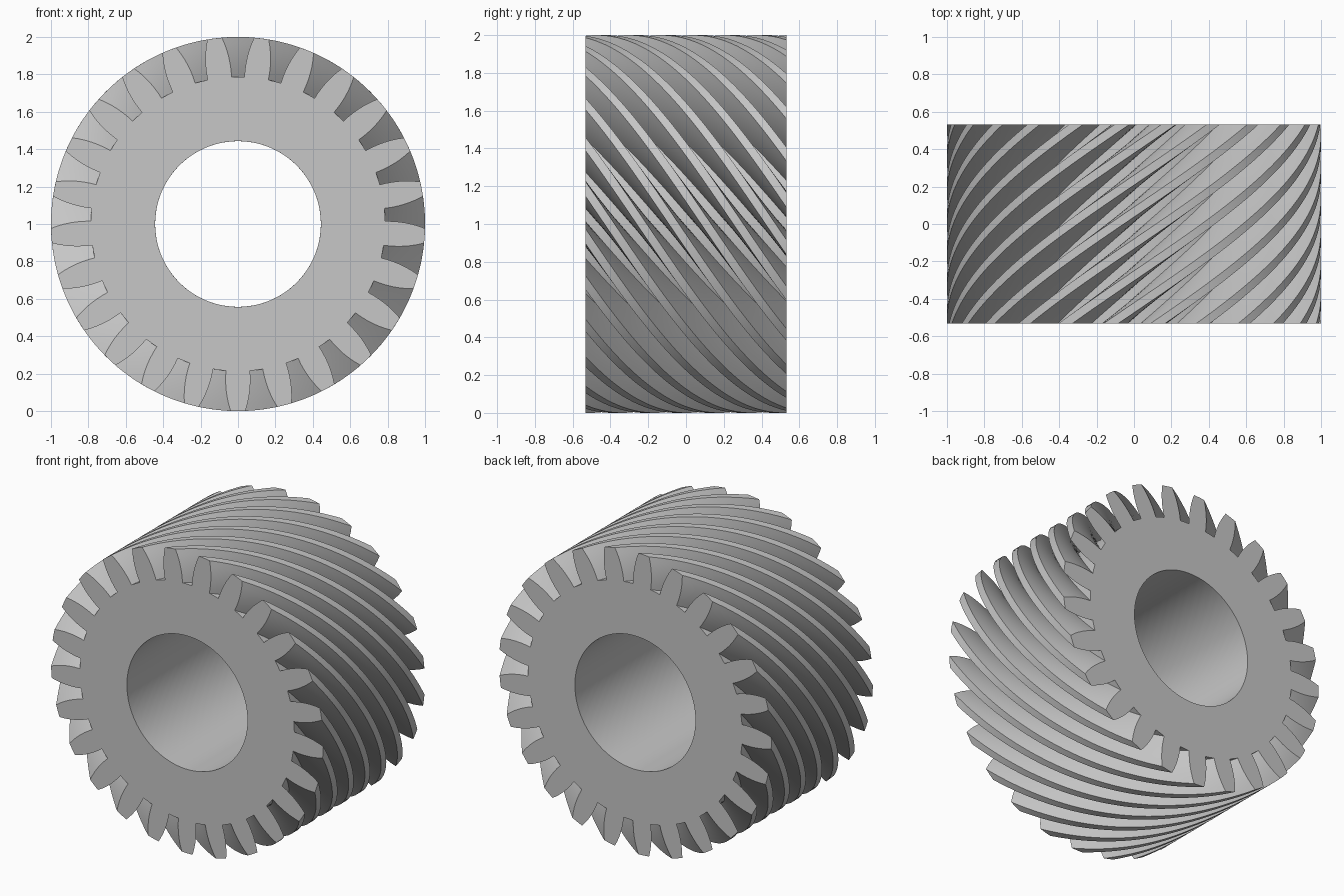
import bpy, bmesh
from math import sin, cos, radians

cube = bpy.data.objects.get("Cube")
if cube:
    bpy.data.objects.remove(cube, do_unlink=True)

TEETH = 25
PITCH = 360 / TEETH
TWIST = 90                     # quarter turn over the full width
R_ROOT, R_TIP, R_BORE = 0.787, 1.0, 0.443
HALF_WIDTH = 0.533
HALF_ROOT, HALF_TIP = 4.7, 2.25  # half tooth angles, degrees
FLANK, RINGS = 6, 60


def tooth_profile():
    """One pitch of the outline as (angle, radius), from slot centre onward."""
    rising = []
    for k in range(FLANK + 1):
        t = k / FLANK
        half = HALF_ROOT - (HALF_ROOT - HALF_TIP) * t ** 1.9
        rising.append((-half, R_ROOT + (R_TIP - R_ROOT) * t))
    falling = [(-a, r) for a, r in reversed(rising)]
    outline = rising + [(0, R_TIP)] + falling
    return [(0, R_ROOT)] + [(a + PITCH / 2, r) for a, r in outline]


def point(angle, radius, y):
    a = radians(angle)
    return (radius * sin(a), y, 1 + radius * cos(a))


unit = tooth_profile()
teeth_outline = [(a + i * PITCH, r) for i in range(TEETH) for a, r in unit]
bore_outline = [(a, R_BORE) for a, r in teeth_outline]
count = len(teeth_outline)

bm = bmesh.new()


def bridge(a, b):
    for i in range(count):
        j = (i + 1) % count
        bm.faces.new((a[i], a[j], b[j], b[i]))


def sweep(outline):
    """Carry an outline from front to back while turning it."""
    rings = []
    for s in range(RINGS + 1):
        t = s / RINGS
        y = HALF_WIDTH * (2 * t - 1)
        rings.append([bm.verts.new(point(a + TWIST * t, r, y)) for a, r in outline])
    for a, b in zip(rings, rings[1:]):
        bridge(a, b)
    return rings


# Helical teeth, round bore and the two flat end faces
outer = sweep(teeth_outline)
bore = sweep(bore_outline)
bridge(outer[0], bore[0])
bridge(outer[-1], bore[-1])
bmesh.ops.recalc_face_normals(bm, faces=bm.faces)

mesh = bpy.data.meshes.new("helical_gear")
bm.to_mesh(mesh)
bm.free()
gear = bpy.data.objects.new("helical_gear", mesh)
bpy.context.collection.objects.link(gear)

# Plain grey metal
grey = bpy.data.materials.new("plain_grey")
grey.use_nodes = True
color = (0.57, 0.57, 0.57, 1)
grey.diffuse_color = color
grey.node_tree.nodes["Principled BSDF"].inputs["Base Color"].default_value = color
mesh.materials.append(grey)

bpy.ops.object.select_all(action="DESELECT")
gear.select_set(True)
bpy.context.view_layer.objects.active = gear
bpy.ops.object.shade_smooth_by_angle(angle=radians(30))
